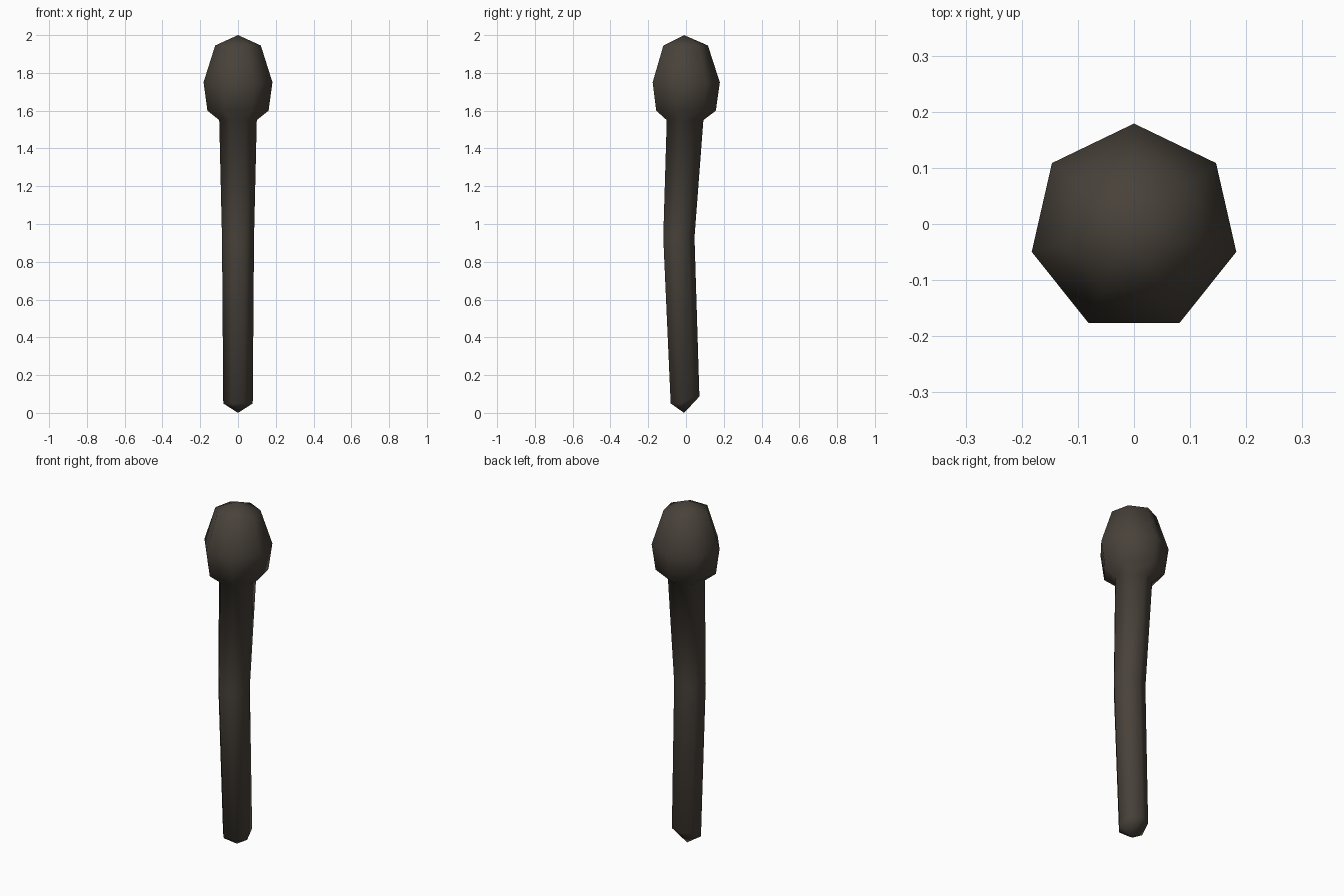
import bpy, bmesh, math

if "Cube" in bpy.data.objects:
    bpy.data.objects.remove(bpy.data.objects["Cube"])

SIDES = 7
# Rings from grip to head: z, centre y, radius
RINGS = [(0.05, -0.009, 0.080), (0.93, -0.042, 0.087), (1.55, -0.01, 0.102),
         (1.60, -0.008, 0.166), (1.75, -0.008, 0.187), (1.945, -0.008, 0.124)]

bm = bmesh.new()

# Heptagonal rings, one corner pointing to the back
loops = []
for i, (z, cy, r) in enumerate(RINGS):
    ring = []
    for k in range(SIDES):
        a = math.tau * k / SIDES
        lift = 0.037 if i == 0 and math.cos(a) > 0.3 else 0   # slanted grip end
        ring.append(bm.verts.new((-r * math.sin(a), cy + r * math.cos(a), z + lift)))
    loops.append(ring)

# Walls between rings
for lo, hi in zip(loops, loops[1:]):
    for k in range(SIDES):
        n = (k + 1) % SIDES
        bm.faces.new((lo[k], lo[n], hi[n], hi[k]))

# Pointed ends
for ring, z in ((loops[0], 0.0), (loops[-1], 2.0)):
    tip = bm.verts.new((0, -0.01, z))
    for k in range(SIDES):
        bm.faces.new((ring[k], ring[(k + 1) % SIDES], tip))

bmesh.ops.recalc_face_normals(bm, faces=bm.faces)
for f in bm.faces:
    f.smooth = True

mesh = bpy.data.meshes.new("club")
bm.to_mesh(mesh)
bm.free()

# Single dark wood colour
wood = bpy.data.materials.new("dark wood")
wood.diffuse_color = (0.065, 0.054, 0.042, 1)
wood.use_nodes = True
wood.node_tree.nodes["Principled BSDF"].inputs["Base Color"].default_value = wood.diffuse_color
mesh.materials.append(wood)
bpy.context.collection.objects.link(bpy.data.objects.new("club", mesh))
